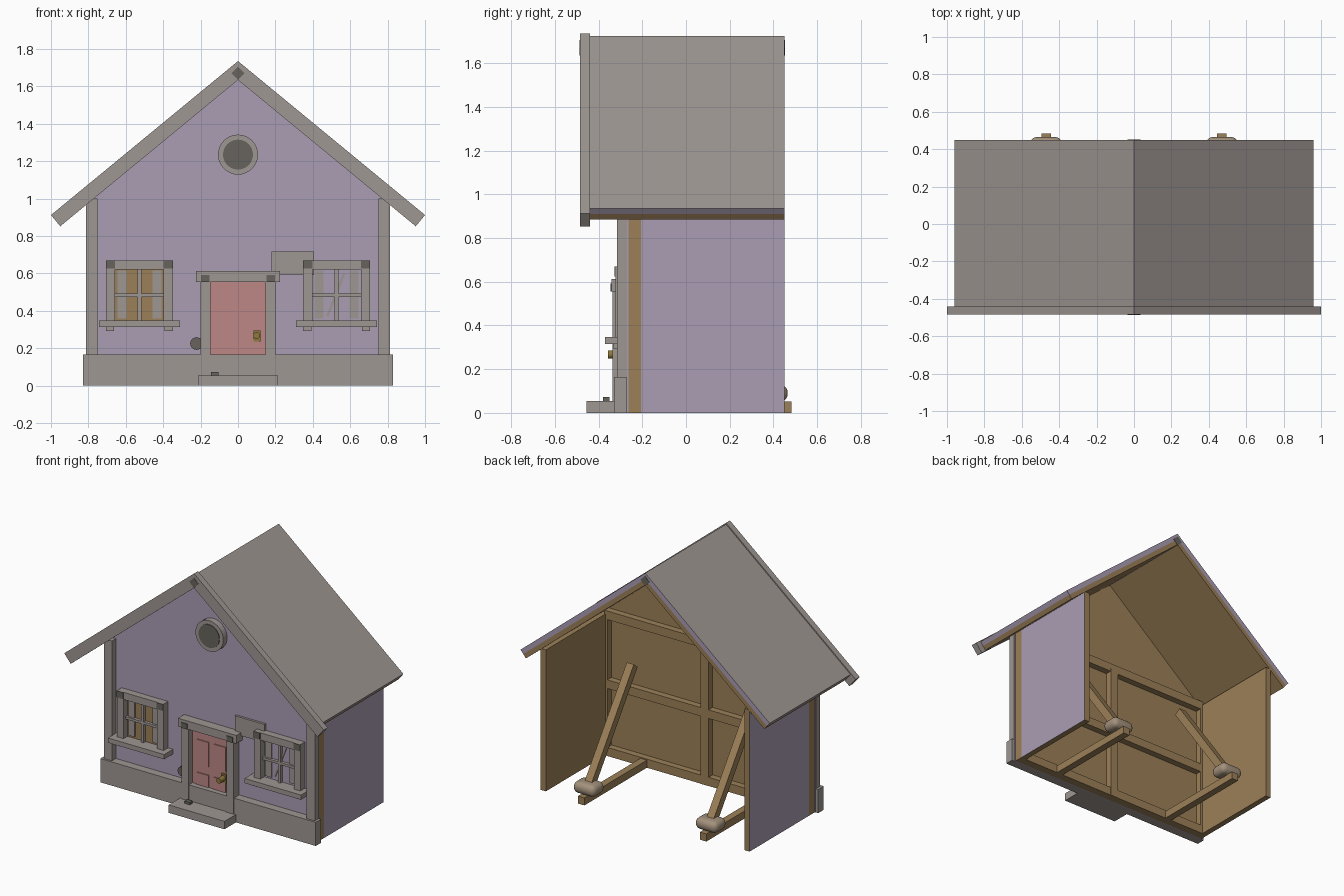
import bpy, bmesh, math
from mathutils import Vector

old = bpy.data.objects.get("Cube")
if old:
    bpy.data.objects.remove(old, do_unlink=True)


def material(name, hexcode):
    """Flat material from an sRGB hex colour."""
    rgb = []
    for i in range(3):
        c = int(hexcode[2 * i:2 * i + 2], 16) / 255
        rgb.append(c / 12.92 if c <= 0.04045 else ((c + 0.055) / 1.055) ** 2.4)
    m = bpy.data.materials.new(name)
    m.use_nodes = True
    m.diffuse_color = (*rgb, 1)
    m.node_tree.nodes["Principled BSDF"].inputs["Base Color"].default_value = (*rgb, 1)
    return m


PURPLE = material("lilac wall", "aa9eb3")
GREY = material("grey trim", "9f9793")
WOOD = material("bare wood", "9c8058")
PINK = material("pink door", "bd8786")
DARK = material("dark grey", "67645d")
BRASS = material("brass", "8f7a3c")
SACK = material("sandbag cloth", "a3917c")


def finish(name, bm, *mats):
    bmesh.ops.recalc_face_normals(bm, faces=bm.faces[:])
    mesh = bpy.data.meshes.new(name)
    bm.to_mesh(mesh)
    bm.free()
    for m in mats:
        mesh.materials.append(m)
    ob = bpy.data.objects.new(name, mesh)
    bpy.context.collection.objects.link(ob)
    return ob


def prism(name, outline, y0, y1, *mats, rule=None):
    """Extrude an (x, z) outline along y; rule(normal) picks the second material."""
    bm = bmesh.new()
    face = bm.faces.new([bm.verts.new((x, y0, z)) for x, z in outline])
    new = bmesh.ops.extrude_face_region(bm, geom=[face])["geom"]
    for v in new:
        if isinstance(v, bmesh.types.BMVert):
            v.co.y = y1
    bmesh.ops.recalc_face_normals(bm, faces=bm.faces[:])
    if rule:
        for f in bm.faces:
            f.material_index = int(rule(f.normal))
    return finish(name, bm, *mats)


def box(name, x, y, z, *mats, rule=None):
    (a, b), (c, d) = sorted(x), z
    return prism(name, [(a, c), (b, c), (b, d), (a, d)], y[0], y[1], *mats, rule=rule)


def disc(name, x, z, r, y0, y1, mat, n=32):
    pts = [(x + r * math.cos(math.tau * i / n), z + r * math.sin(math.tau * i / n)) for i in range(n)]
    return prism(name, pts, y0, y1, mat)


def shift(s, *xs):
    return tuple(s * x for x in xs)


SLOPE = 0.823
PERP = Vector((-0.635, -0.772))   # direction through the roof thickness


def roof_strip(name, s, apex, reach, offset, thick, y, *mats, rule=None):
    """Sloping board from the ridge to the eave, cut square at the eave."""
    eave = Vector((reach, apex - SLOPE * reach))
    drop = 1 / 0.772
    a, b = eave + PERP * offset, eave + PERP * (offset + thick)
    pts = [(0, apex - offset * drop), a, b, (0, apex - (offset + thick) * drop)]
    return prism(name, [(s * p[0], p[1]) for p in pts], *y, *mats, rule=rule)


# Gable wall: painted front and wooden back
def gable(w):
    return [(-w, 0), (w, 0), (w, 1.65 - SLOPE * w), (0, 1.65), (-w, 1.65 - SLOPE * w)]


prism("front_wall", gable(0.81), -0.272, -0.263, PURPLE)
prism("front_wall_backing", gable(0.805), -0.263, -0.25, WOOD)

# Timber framing behind the gable wall
for z in (0, 0.47, 0.95):
    box("frame_rail", (-0.77, 0.77), (-0.25, -0.205), (z, z + 0.06), WOOD)
box("frame_centre_stud", (-0.03, 0.03), (-0.25, -0.203), (0, 0.97), WOOD)

# Round attic window and ridge beam
disc("attic_window_ring", 0, 1.235, 0.107, -0.315, -0.27, GREY)
disc("attic_window_pane", 0, 1.235, 0.08, -0.32, -0.31, DARK)
prism("ridge_beam", [(0, 1.635), (0.035, 1.67), (0, 1.705), (-0.035, 1.67)], -0.486, 0.452, DARK)

# Foundation and step
box("foundation", (-0.83, 0.83), (-0.33, -0.27), (0, 0.165), GREY)
box("door_step", (-0.215, 0.215), (-0.456, -0.33), (0, 0.055), GREY)
box("step_debris", (-0.145, -0.105), (-0.38, -0.35), (0.055, 0.072), DARK)

for s in (-1, 1):
    # Side walls, painted outside only
    box("side_wall", shift(s, 0.765, 0.805), (-0.205, 0.45), (0, 0.985), WOOD, PURPLE,
        rule=lambda n: n.x * s > 0.9)
    box("corner_stud", shift(s, 0.75, 0.805), (-0.263, -0.205), (0, 0.985), WOOD)
    box("corner_board", shift(s, 0.75, 0.813), (-0.316, -0.27), (0.16, 1.0), GREY)

    # Roof layers and barge boards
    roof_strip("roof_cover", s, 1.725, 0.96, 0, 0.033, (-0.44, 0.45), PURPLE, GREY,
               rule=lambda n: n.z > 0.5)
    roof_strip("roof_boards", s, 1.725, 0.96, 0.033, 0.032, (-0.44, 0.45), WOOD)
    roof_strip("barge_board", s, 1.735, 1.0, 0, 0.078, (-0.484, -0.44), GREY)

    # Rear support: foot, leaning brace and sandbag
    box("support_foot", shift(s, 0.445, 0.495), (-0.205, 0.483), (0, 0.052), WOOD)
    lo, hi = Vector((s * 0.47, 0.42, 0.06)), Vector((s * 0.47, -0.08, 0.76))
    axis = hi - lo
    brace = box("support_brace", (-0.027, 0.027), (-0.027, 0.027), (0, axis.length), WOOD)
    brace.rotation_euler = (math.atan2(-axis.y, axis.z), 0, 0)
    brace.location = lo
    bag = box("sandbag", (-0.085, 0.085), (-0.065, 0.065), (-0.04, 0.04), SACK)
    bag.location = (s * 0.47, 0.4, 0.09)
    bevel = bag.modifiers.new("Rounding", 'BEVEL')
    bevel.width, bevel.segments = 0.036, 5
    for p in bag.data.polygons:
        p.use_smooth = True

    # Window: pane, curtains, frame, bars, sill and brackets
    c = s * 0.527
    box("window_pane", (c - 0.135, c + 0.135), (-0.278, -0.27), (0.34, 0.625), WOOD if s < 0 else PURPLE)
    for t in (-1, 1):
        box("window_side", (c + t * 0.13, c + t * 0.179), (-0.322, -0.27), (0.34, 0.625), GREY)
        box("window_corner", (c + t * 0.13, c + t * 0.179), (-0.328, -0.322), (0.625, 0.67), DARK)
        box("window_curtain", (c + t * 0.07, c + t * 0.118), (-0.286, -0.278), (0.36, 0.615), GREY)
        box("sill_bracket", (c + t * 0.135, c + t * 0.179), (-0.332, -0.27), (0.292, 0.316), GREY)
    box("window_head", (c - 0.179, c + 0.179), (-0.322, -0.27), (0.62, 0.67), GREY)
    box("window_upright_bar", (c - 0.01, c + 0.01), (-0.3, -0.278), (0.34, 0.625), GREY)
    box("window_cross_bar", (c - 0.13, c + 0.13), (-0.3, -0.278), (0.475, 0.492), GREY)
    box("window_sill", (c - 0.217, c + 0.217), (-0.37, -0.27), (0.314, 0.347), GREY)

    # Door surround and raised door panels
    box("door_post", shift(s, 0.148, 0.2), (-0.336, -0.27), (0, 0.56), GREY)
    box("door_corner", shift(s, 0.152, 0.198), (-0.346, -0.34), (0.555, 0.592), DARK)
    for z in ((0.166, 0.25), (0.31, 0.48)):
        box("door_panel", shift(s, 0.02, 0.112), (-0.297, -0.29), z, PINK)

# Loose diagonal slat in the left window
prism("window_slat", [(0.47, 0.37), (0.485, 0.37), (0.575, 0.6), (0.56, 0.6)], -0.284, -0.278, GREY)

# Door, lintel and handle
box("door", (-0.15, 0.15), (-0.29, -0.27), (0.16, 0.555), PINK)
box("door_lintel", (-0.225, 0.225), (-0.34, -0.27), (0.555, 0.612), GREY)
box("handle_plate", (0.082, 0.12), (-0.304, -0.29), (0.235, 0.295), BRASS)
disc("handle_knob", 0.1, 0.267, 0.018, -0.356, -0.3, BRASS, 12)

# Blank wall plaque and dark wall lamp beside the door
box("wall_plaque", (0.178, 0.405), (-0.288, -0.27), (0.59, 0.717), GREY)
disc("wall_lamp", -0.222, 0.225, 0.034, -0.3, -0.27, DARK, 12)
